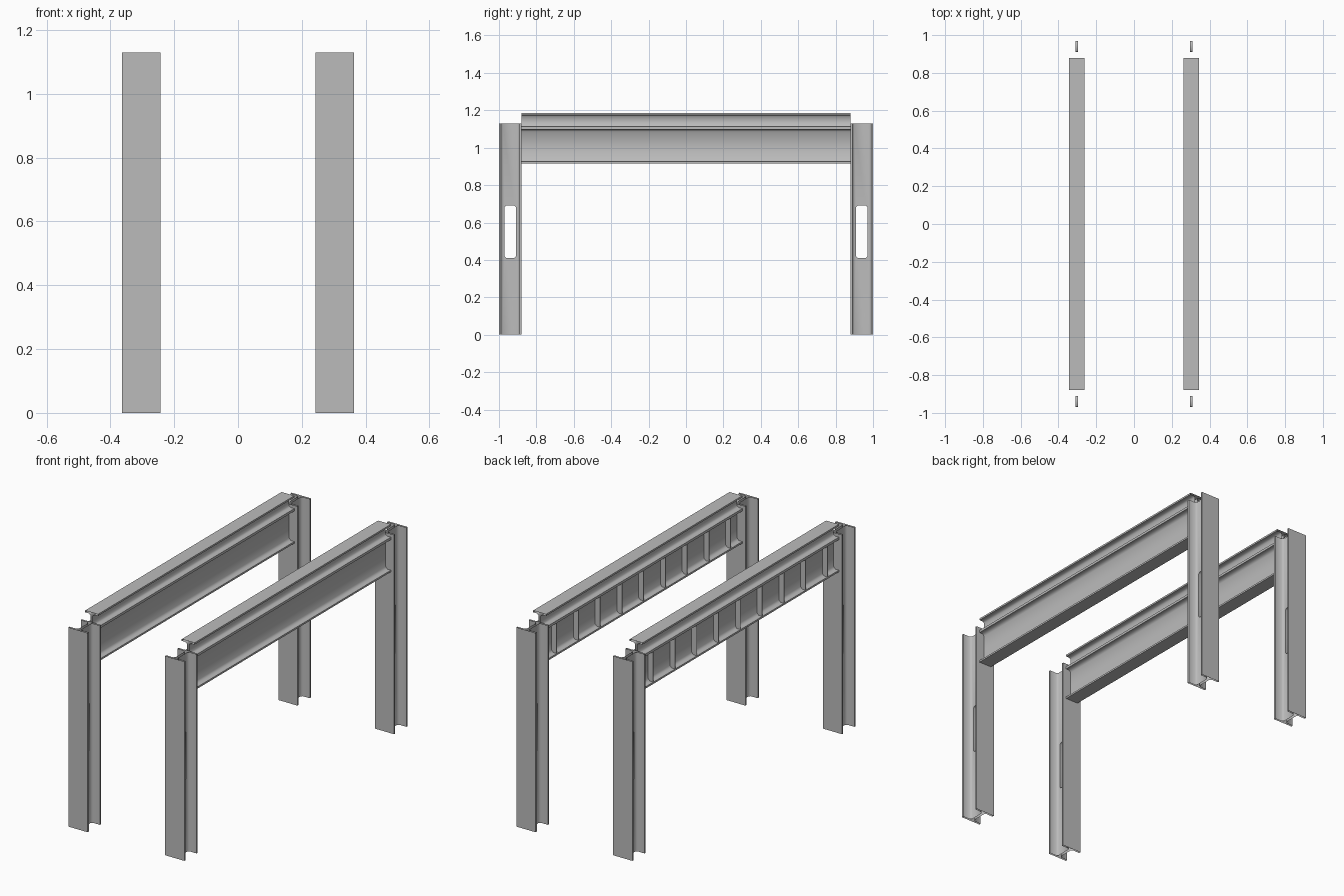
import bpy, bmesh, math
from mathutils import Vector

cube = bpy.data.objects.get("Cube")
if cube:
    bpy.data.objects.remove(cube, do_unlink=True)

steel = bpy.data.materials.new("steel_grey")
steel.use_nodes = True
GREY = (0.5, 0.5, 0.5, 1)
steel.diffuse_color = GREY
steel.node_tree.nodes["Principled BSDF"].inputs["Base Color"].default_value = GREY


def mirrored(half):
    """Close a half outline (u, v) by mirroring it across u = 0."""
    return half + [(-u, v) for u, v in reversed(half)]


def prism(name, outline, axis, start, end, caps=True):
    """Extrude an outline along x, y or z."""
    place = {"x": lambda u, v, t: (t, u, v),
             "y": lambda u, v, t: (u, t, v),
             "z": lambda u, v, t: (u, v, t)}[axis]
    bm = bmesh.new()
    a = [bm.verts.new(place(u, v, start)) for u, v in outline]
    b = [bm.verts.new(place(u, v, end)) for u, v in outline]
    n = len(outline)
    for i in range(n):
        j = (i + 1) % n
        bm.faces.new((a[i], a[j], b[j], b[i]))
    cap_faces = [bm.faces.new(a), bm.faces.new(b)]
    bmesh.ops.recalc_face_normals(bm, faces=bm.faces)
    if not caps:
        bmesh.ops.delete(bm, geom=cap_faces, context="FACES_ONLY")
    mesh = bpy.data.meshes.new(name)
    bm.to_mesh(mesh)
    bm.free()
    mesh.materials.append(steel)
    obj = bpy.data.objects.new(name, mesh)
    bpy.context.collection.objects.link(obj)
    return obj


def select_only(obj):
    bpy.ops.object.select_all(action="DESELECT")
    obj.select_set(True)
    bpy.context.view_layer.objects.active = obj


def smooth(obj):
    select_only(obj)
    bpy.ops.object.shade_smooth_by_angle(angle=math.radians(50))


WEB = 0.0075      # half thickness of the webs
HEIGHT = 1.13     # column height
FRAME_X = 0.303

# Column: wide flange section with filleted web and a slot through the web
column_half = [(0.06, -0.06), (0.06, -0.05), (0.017, -0.05), (WEB, -0.04),
               (WEB, 0.04), (0.017, 0.05), (0.06, 0.05), (0.06, 0.06)]
column = prism("column", mirrored(column_half), "z", 0, HEIGHT)

slot_half = [(0.022, 0.41), (0.03, 0.418), (0.03, 0.682), (0.022, 0.69)]
cutter = prism("slot_cutter", mirrored(slot_half), "x", -0.03, 0.03)
cutter.hide_render = True
cut = column.modifiers.new("slot", "BOOLEAN")
cut.operation = "DIFFERENCE"
cut.solver = "EXACT"
cut.object = cutter
select_only(column)
bpy.ops.object.modifier_apply(modifier=cut.name)
bpy.data.objects.remove(cutter, do_unlink=True)

# Open column ends
bm = bmesh.new()
bm.from_mesh(column.data)
ends = [f for f in bm.faces if abs(f.normal.z) > 0.9
        and min(abs(f.calc_center_median().z - z) for z in (0, HEIGHT)) < 0.01]
bmesh.ops.delete(bm, geom=ends, context="FACES_ONLY")
bm.to_mesh(column.data)
bm.free()
smooth(column)

# Beam: deep girder with a shallow rail section on top of it
beam_half = [(0.04, 0.915), (0.04, 0.925), (0.018, 0.925), (WEB, 0.937),
             (WEB, 1.086), (0.018, 1.098), (0.04, 1.098), (0.04, 1.112),
             (0.016, 1.112), (WEB, 1.12), (WEB, 1.167), (0.016, 1.175),
             (0.04, 1.175), (0.04, 1.185)]
beam = prism("beam", mirrored(beam_half), "y", -0.88, 0.88, caps=False)
smooth(beam)

# Stiffener: thin upright plate on one side of the girder
rib_outline = [(-0.039, 0.925), (-WEB, 0.925), (-WEB, 1.098), (-0.039, 1.098)]
rib = prism("stiffener", rib_outline, "y", -0.002, 0.002)


def place(source, name, location):
    obj = bpy.data.objects.new(name, source.data)
    obj.location = Vector(location)
    bpy.context.collection.objects.link(obj)


# Two matching portal frames
for side, x in (("left", FRAME_X), ("right", -FRAME_X)):
    place(beam, side + "_beam", (x, 0, 0))
    for end, y in (("front", -0.94), ("back", 0.94)):
        place(column, f"{side}_{end}_column", (x, y, 0))
    for i in range(9):
        place(rib, f"{side}_stiffener_{i + 1}", (x, (i - 4) * 0.195, 0))

for source in (column, beam, rib):
    bpy.data.objects.remove(source, do_unlink=True)
